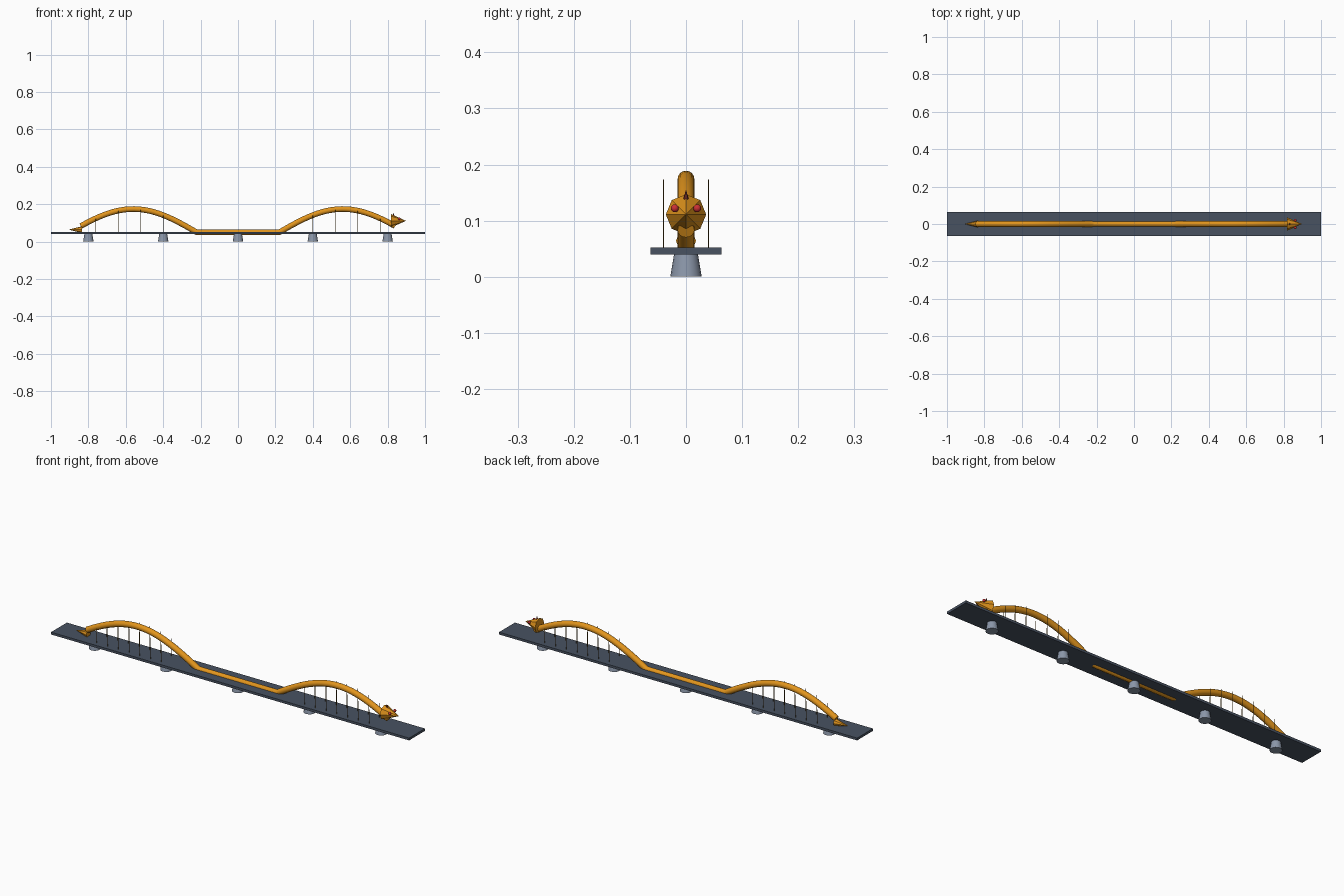
import bpy, math
from math import pi, sin

if "Cube" in bpy.data.objects:
    bpy.data.objects.remove(bpy.data.objects["Cube"])


def material(name, rgb):
    m = bpy.data.materials.new(name)
    m.diffuse_color = (*rgb, 1)
    m.use_nodes = True
    m.node_tree.nodes["Principled BSDF"].inputs["Base Color"].default_value = m.diffuse_color
    return m


GOLD = material("gold", (0.76, 0.30, 0.012))
SLATE = material("slate", (0.065, 0.085, 0.12))
STONE = material("stone", (0.26, 0.31, 0.40))
RED = material("red", (0.60, 0.03, 0.035))
BRONZE = material("bronze", (0.16, 0.085, 0.012))
HORN = material("horn", (0.20, 0.03, 0.02))


def finish(name, mat, smooth=False):
    o = bpy.context.object
    o.name = name
    o.data.materials.clear()
    o.data.materials.append(mat)
    if smooth:
        bpy.ops.object.shade_smooth_by_angle()
    return o


def cone(name, mat, sides, r1, r2, depth, loc, rot=(0, 0, 0), smooth=False):
    bpy.ops.mesh.primitive_cone_add(vertices=sides, radius1=r1, radius2=r2,
                                    depth=depth, location=loc, rotation=rot)
    return finish(name, mat, smooth)


def body_height(x):
    # two sine humps joined by a stretch sunk into the deck
    a = abs(x)
    return 0.049 if a < 0.22 else 0.049 + 0.125 * sin(pi * (a - 0.22) / 0.68)


# road deck
bpy.ops.mesh.primitive_cube_add(size=1, location=(0, 0, 0.046))
bpy.context.object.scale = (2, 0.126, 0.012)
finish("deck", SLATE)

# tapered piers
for i in range(5):
    cone(f"pier_{i}", STONE, 16, 0.028, 0.021, 0.042,
         (-0.8 + 0.4 * i, 0, 0.021), smooth=True)

# arching body tube
curve = bpy.data.curves.new("body", 'CURVE')
curve.dimensions = '3D'
curve.bevel_depth = 0.015
curve.bevel_resolution = 6
curve.use_fill_caps = True
hump = [0.22 + 0.62 * i / 24 for i in range(25)]
xs = [-x for x in reversed(hump)] + hump
spline = curve.splines.new('POLY')
spline.points.add(len(xs) - 1)
for p, x in zip(spline.points, xs):
    p.co = (x, 0, body_height(x), 1)
body = bpy.data.objects.new("body", curve)
bpy.context.collection.objects.link(body)
bpy.ops.object.select_all(action='DESELECT')
body.select_set(True)
bpy.context.view_layer.objects.active = body
bpy.ops.object.convert(target='MESH')
finish("body", GOLD, True)

# hanger rods on both sides of each hump
for side in (-1, 1):
    for hump_sign in (-1, 1):
        for i in range(7):
            x = hump_sign * (0.40 + 0.06 * i)
            top = body_height(x)
            cone("hanger", BRONZE, 6, 0.001, 0.001, top - 0.05,
                 (x, side * 0.04, (top + 0.05) / 2))

# tail
cone("tail", GOLD, 8, 0.018, 0, 0.07, (-0.87, 0, 0.064), (0, -pi / 2, 0))

# head, horn and eyes
cone("head", GOLD, 8, 0.036, 0, 0.08, (0.858, 0, 0.111), (0, pi / 2, 0))
cone("horn", HORN, 6, 0.007, 0, 0.025, (0.832, 0, 0.143))
for side in (-1, 1):
    bpy.ops.mesh.primitive_uv_sphere_add(segments=12, ring_count=8, radius=0.007,
                                         location=(0.862, side * 0.02, 0.122))
    finish("eye", RED, True)
